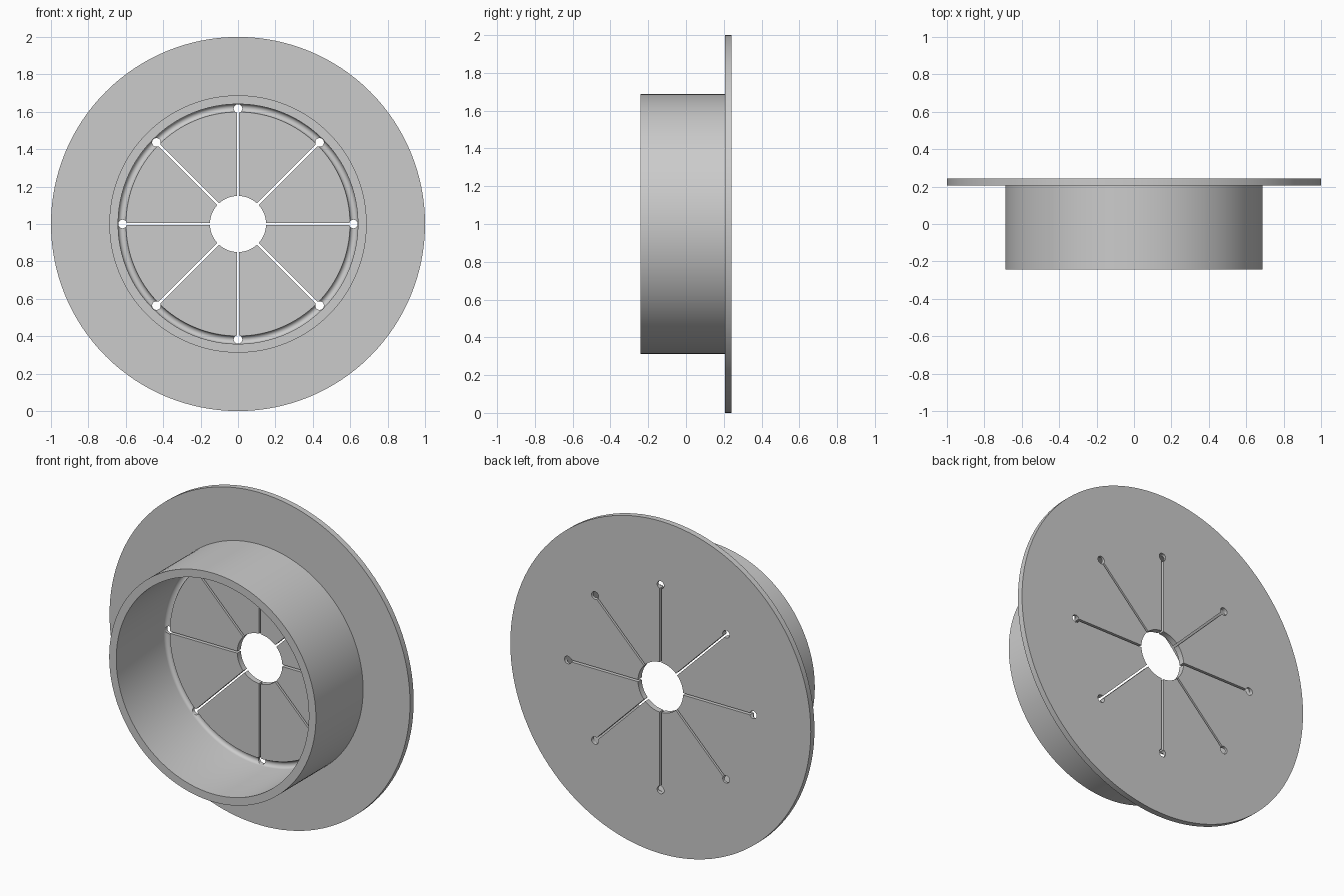
import bpy, bmesh, math
from mathutils import Matrix, Vector

if "Cube" in bpy.data.objects:
    bpy.data.objects.remove(bpy.data.objects["Cube"])

SEG = 128
FRONT, PLATE, BACK = -0.242, 0.207, 0.242   # y of collar rim, plate front, plate back
HOLE_R, GROOVE_R, GROOVE_C = 0.15, 0.021, 0.62


def make_object(name, bm):
    bmesh.ops.recalc_face_normals(bm, faces=bm.faces)
    me = bpy.data.meshes.new(name)
    bm.to_mesh(me)
    bm.free()
    ob = bpy.data.objects.new(name, me)
    bpy.context.collection.objects.link(ob)
    return ob


# Flanged collar: closed (radius, y) section revolved about the y axis
groove = [(GROOVE_C - GROOVE_R * math.cos(a), PLATE + GROOVE_R * math.sin(a))
          for a in (math.pi * i / 10 for i in range(11))]
section = [(HOLE_R, BACK), (HOLE_R, PLATE)] + groove + [
    (0.641, FRONT), (0.688, FRONT), (0.688, PLATE), (1.0, PLATE), (1.0, BACK)]
bm = bmesh.new()
rings = []
for s in range(SEG):
    a = 2 * math.pi * s / SEG
    rings.append([bm.verts.new((r * math.cos(a), y, 1 + r * math.sin(a))) for r, y in section])
n = len(section)
for s in range(SEG):
    p, q = rings[s], rings[(s + 1) % SEG]
    for i in range(n):
        j = (i + 1) % n
        bm.faces.new((p[i], p[j], q[j], q[i]))
flange = make_object("flanged_collar", bm)

# Keyhole cutters: eight radial slits, each ending in a round hole
half, end_c, end_r = 0.006, 0.617, 0.023
start = math.pi - math.asin(half / end_r)
outline = [(0.1, half), (0.1, -half)] + [
    (end_c + end_r * math.cos(a), end_r * math.sin(a))
    for a in (-start + 2 * start * i / 24 for i in range(25))]
bm = bmesh.new()
for k in range(8):
    rot = Matrix.Rotation(k * math.pi / 4, 4, 'Y')
    verts = [bm.verts.new(rot @ Vector((x, 0.17, z)) + Vector((0, 0, 1))) for x, z in outline]
    face = bm.faces.new(verts)
    ext = bmesh.ops.extrude_face_region(bm, geom=[face], use_keep_orig=True)
    bmesh.ops.translate(bm, vec=(0, 0.12, 0),
                        verts=[v for v in ext["geom"] if isinstance(v, bmesh.types.BMVert)])
cutter = make_object("slit_cutter", bm)
cutter.hide_render = True

# Cut the slits, then remove the helper
mod = flange.modifiers.new("slits", 'BOOLEAN')
mod.operation, mod.solver, mod.object = 'DIFFERENCE', 'EXACT', cutter
bpy.context.view_layer.objects.active = flange
bpy.ops.object.select_all(action='DESELECT')
flange.select_set(True)
bpy.ops.object.modifier_apply(modifier=mod.name)
bpy.data.objects.remove(cutter)
bpy.ops.object.shade_smooth_by_angle(angle=math.radians(30))
